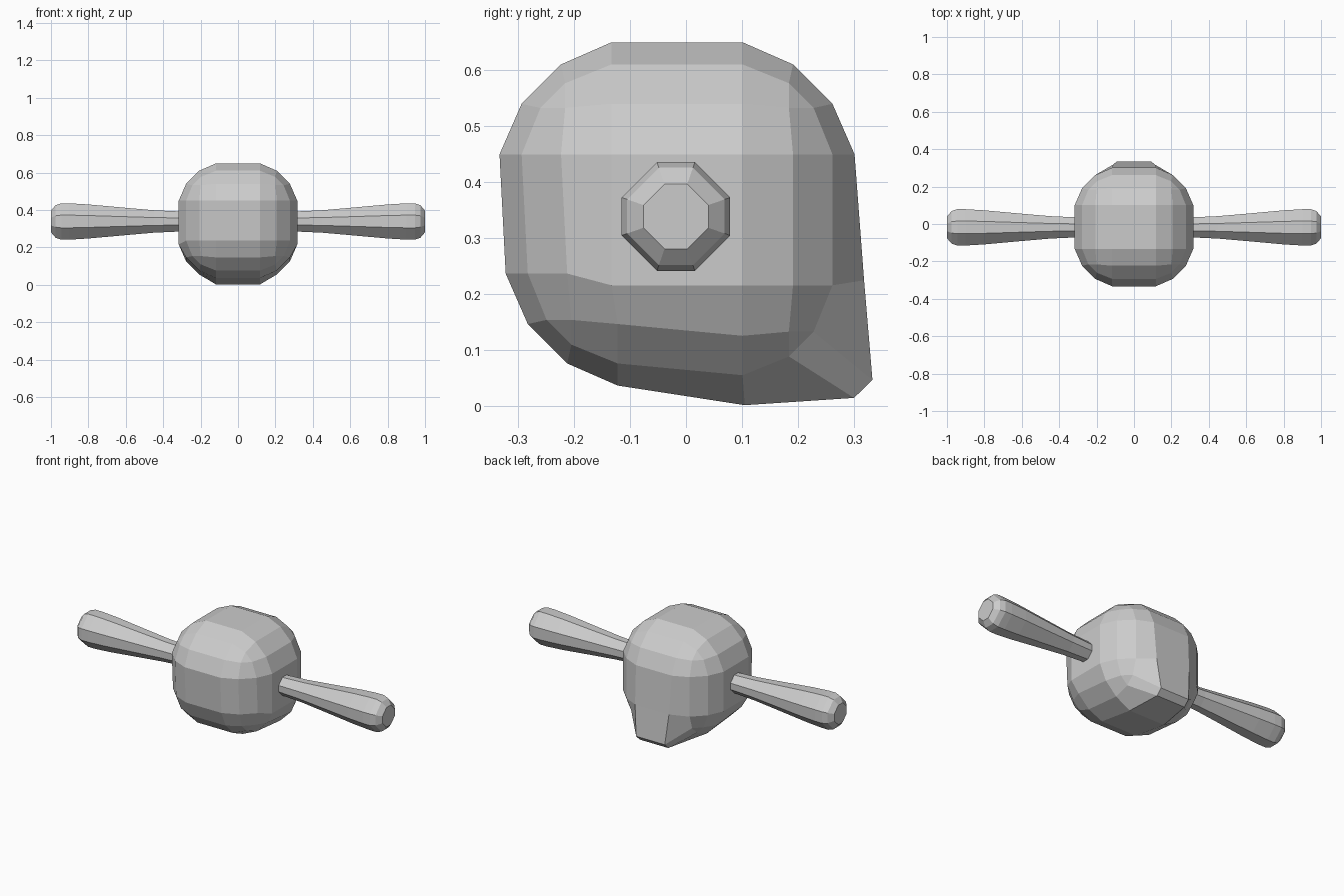
import bpy, bmesh, math
from mathutils import Vector

if "Cube" in bpy.data.objects:
    bpy.data.objects.remove(bpy.data.objects["Cube"])

grey = bpy.data.materials.new("plain grey")
grey.diffuse_color = (0.6, 0.6, 0.6, 1)
grey.use_nodes = True
grey.node_tree.nodes["Principled BSDF"].inputs["Base Color"].default_value = grey.diffuse_color


def finish(bm, name):
    bmesh.ops.recalc_face_normals(bm, faces=bm.faces[:])
    mesh = bpy.data.meshes.new(name)
    bm.to_mesh(mesh)
    bm.free()
    mesh.materials.append(grey)
    obj = bpy.data.objects.new(name, mesh)
    bpy.context.collection.objects.link(obj)
    return obj


# Body: faceted rounded block
SIZE, RADIUS = 0.634, 0.2
CENTRE = Vector((0, -0.016, 0.333))
bm = bmesh.new()
bmesh.ops.create_cube(bm, size=SIZE)
bmesh.ops.bevel(bm, geom=bm.edges[:] + bm.verts[:], offset=RADIUS, offset_type='OFFSET',
                segments=3, profile=0.41, affect='EDGES', clamp_overlap=True)
bmesh.ops.translate(bm, verts=bm.verts[:], vec=CENTRE)

# Wedge at the lower back, and a lifted lower front
wedge = [((0.10, 0.017), (0.105, 0.002), 1.0),
         ((0.183, 0.052), (0.30, 0.015), 0.8),
         ((0.265, 0.134), (0.333, 0.047), 0.8),
         ((0.30, 0.217), (0.318, 0.225), 0.95)]
for v in bm.verts:
    if v.co.z > 0.3:
        continue
    if v.co.y < 0 and abs(v.co.x) < 0.29:
        v.co.y += 0.011
        v.co.z += 0.021
    elif v.co.y > 0 and abs(v.co.x) < 0.13:
        near = min(wedge, key=lambda w: math.hypot(v.co.y - w[0][0], v.co.z - w[0][1]))
        (v.co.y, v.co.z), v.co.x = near[1], v.co.x * near[2]
finish(bm, "body")

# Handles: flared eight-sided bars with rounded tips, one on each side
profile = [(0.2, 0.052), (0.32, 0.054), (0.45, 0.06), (0.6, 0.073), (0.8, 0.091),
           (0.9, 0.097), (0.945, 0.097), (0.975, 0.087), (1.0, 0.058)]
FLAT = 0.35
octagon = [(FLAT, 1), (1, FLAT), (1, -FLAT), (FLAT, -1),
           (-FLAT, -1), (-1, -FLAT), (-1, FLAT), (-FLAT, 1)]
for side, name in ((-1, "left_handle"), (1, "right_handle")):
    bm = bmesh.new()
    rings = [[bm.verts.new((side * x, -0.018 + r * a, 0.339 + r * b)) for a, b in octagon]
             for x, r in profile]
    for r0, r1 in zip(rings, rings[1:]):
        for i in range(8):
            j = (i + 1) % 8
            bm.faces.new((r0[i], r0[j], r1[j], r1[i]))
    bm.faces.new(rings[0])
    bm.faces.new(rings[-1])
    finish(bm, name)
